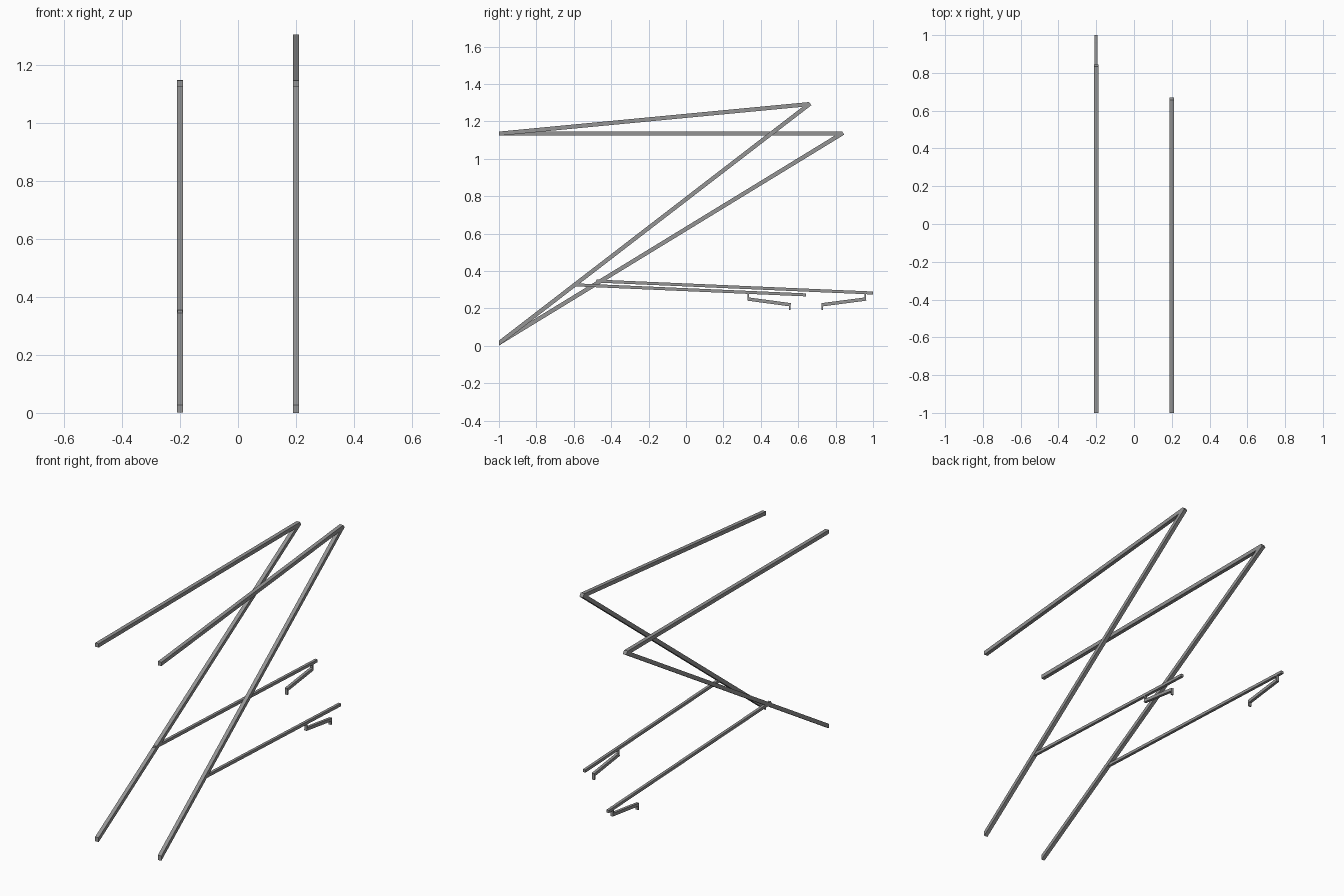
import bpy
from mathutils import Vector

if "Cube" in bpy.data.objects:
    bpy.data.objects.remove(bpy.data.objects["Cube"])

grey = bpy.data.materials.new("grey_metal")
grey.diffuse_color = (0.3, 0.3, 0.3, 1)
grey.use_nodes = True
grey.node_tree.nodes["Principled BSDF"].inputs["Base Color"].default_value = grey.diffuse_color


def bar(name, x, start, end, thick, width, upright_start=False):
    """Rectangular bar between two (y, z) points at a given x."""
    a, b = Vector(start), Vector(end)
    d = (b - a).normalized()
    n = Vector((-d.y, d.x)) * thick / 2
    # wall ends are cut upright, others square to the bar
    s = Vector((0, thick / 2 / d.x)) if upright_start else n
    profile = [a - s, b - n, b + n, a + s]
    verts = [(x + side * width / 2, p.x, p.y) for side in (-1, 1) for p in profile]
    faces = [(3, 2, 1, 0), (4, 5, 6, 7)]
    faces += [(i, (i + 1) % 4, (i + 1) % 4 + 4, i + 4) for i in range(4)]
    me = bpy.data.meshes.new(name)
    me.from_pydata(verts, [], faces)
    me.materials.append(grey)
    ob = bpy.data.objects.new(name, me)
    bpy.context.collection.objects.link(ob)
    return ob


def side_frame(side, x, apex, rod_start, rod_end, hook):
    # wall brace and upper stay meeting at the apex
    bar(side + "_brace", x, (-1, 0.014), apex, 0.022, 0.022, True)
    bar(side + "_stay", x, (-1, 1.134), (apex[0] - 0.005, apex[1] - 0.003),
        0.022, 0.022, True)
    # thin lower rod
    bar(side + "_rod", x, rod_start, rod_end, 0.016, 0.016)
    # hook hanging below the rod: hanger, sloping arm, tip
    y0, y1, top = hook
    step = 0.004 if y1 > y0 else -0.004
    bar(side + "_hook_hanger", x, (y0 + step, top), (y0 + step, 0.242), 0.008, 0.016)
    bar(side + "_hook_arm", x, (y0, 0.25), (y1, 0.219), 0.018, 0.016)
    bar(side + "_hook_tip", x, (y1 - step, 0.225), (y1 - step, 0.19), 0.008, 0.016)


side_frame("left", -0.2, (0.840, 1.138), (-0.48, 0.346), (1.0, 0.282), (0.963, 0.725, 0.292))
side_frame("right", 0.2, (0.664, 1.295), (-0.60, 0.326), (0.642, 0.272), (0.33, 0.56, 0.286))
